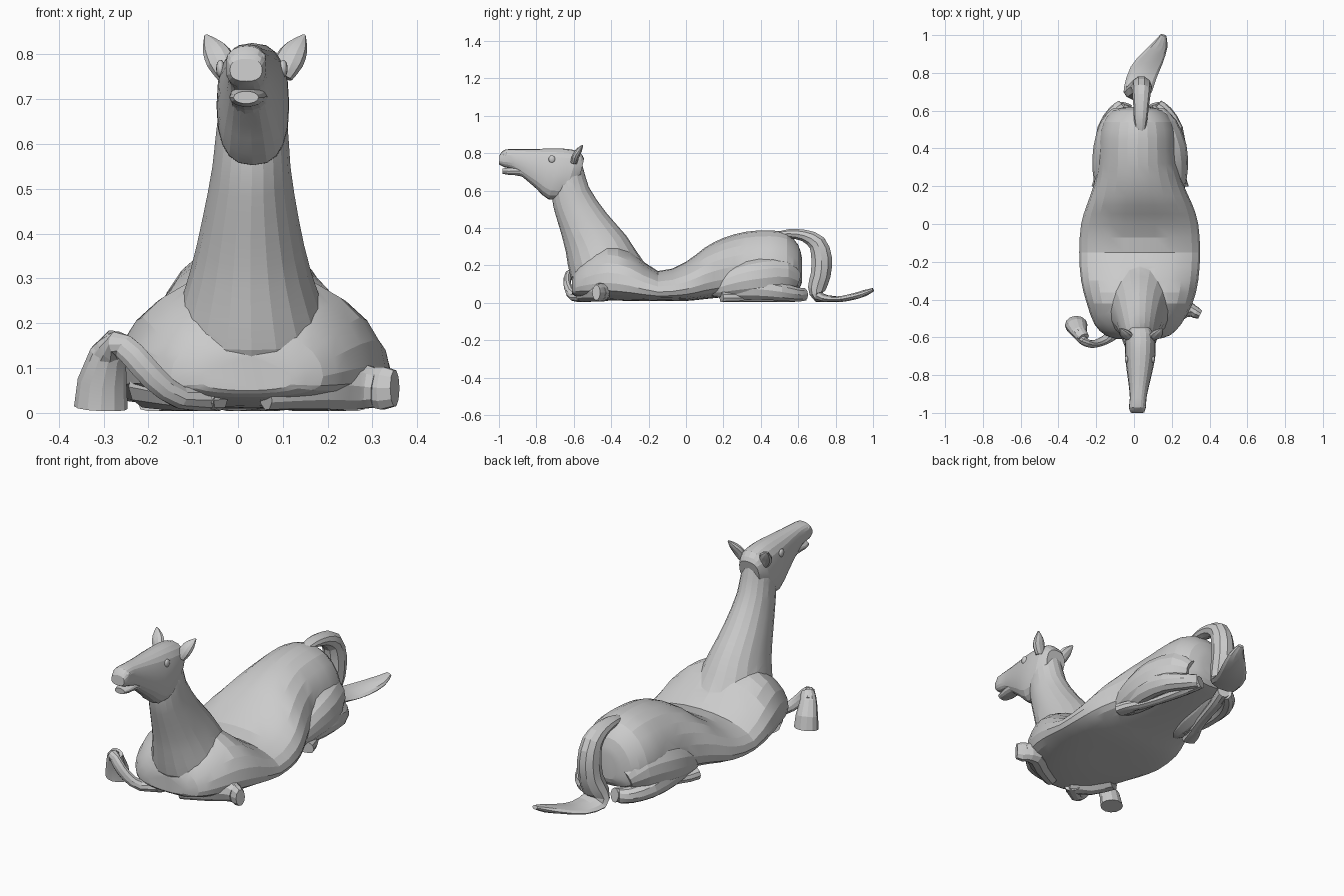
import bpy, bmesh, math
from mathutils import Vector


def spline(rows, steps):
    """Catmull-Rom interpolation through rows of numbers."""
    out = []
    n = len(rows)
    for i in range(n - 1):
        p0, p1, p2, p3 = rows[max(i - 1, 0)], rows[i], rows[i + 1], rows[min(i + 2, n - 1)]
        for k in range(steps):
            t = k / steps
            out.append([0.5 * (2 * b + (c - a) * t + (2 * a - 5 * b + 4 * c - d) * t * t
                               + (3 * b - a - 3 * c + d) * t ** 3)
                        for a, b, c, d in zip(p0, p1, p2, p3)])
    out.append(list(rows[-1]))
    return out


def skin(name, rings, angle=15):
    """Closed mesh through equal-sized rings of points."""
    bm = bmesh.new()
    vs = [[bm.verts.new((p[0], p[1], max(p[2], 0.004))) for p in r] for r in rings]
    n = len(vs[0])
    for a, b in zip(vs, vs[1:]):
        for i in range(n):
            j = (i + 1) % n
            bm.faces.new((a[i], a[j], b[j], b[i]))
    bm.faces.new(vs[0][::-1])
    bm.faces.new(vs[-1])
    bmesh.ops.recalc_face_normals(bm, faces=bm.faces)
    me = bpy.data.meshes.new(name)
    bm.to_mesh(me)
    bm.free()
    ob = bpy.data.objects.new(name, me)
    bpy.context.collection.objects.link(ob)
    smooth(ob, angle)
    return ob


def smooth(ob, angle):
    bpy.ops.object.select_all(action='DESELECT')
    ob.select_set(True)
    bpy.context.view_layer.objects.active = ob
    bpy.ops.object.shade_smooth_by_angle(angle=math.radians(angle))


def profile_loft(name, rows, mid=0.5, low=1.0, sides=20, steps=2, box=1.0):
    """Rows: lower y,z, upper y,z, centre x, half width. box < 1 squares the section."""
    rings = []
    for ay, az, by, bz, cx, hw in spline(rows, steps):
        ring = []
        for i in range(sides):
            a = math.tau * i / sides
            s, c = math.sin(a), math.cos(a)
            t = mid + (1 - mid) * s ** box if s > 0 else mid - mid * abs(s) ** low
            ring.append((cx + hw * math.copysign(abs(c) ** box, c),
                         ay + (by - ay) * t, az + (bz - az) * t))
        rings.append(ring)
    return skin(name, rings)


def tube(name, rows, hint=(1, 0, 0), sides=10, steps=2):
    """Rows: x, y, z, radius along hint, other radius."""
    rows = spline(rows, steps)
    pts = [Vector(r[:3]) for r in rows]
    rings = []
    for i, r in enumerate(rows):
        t = (pts[min(i + 1, len(pts) - 1)] - pts[max(i - 1, 0)]).normalized()
        u = Vector(hint)
        u = (u - t * u.dot(t)).normalized()
        v = t.cross(u)
        rings.append([pts[i] + u * r[3] * math.cos(math.tau * k / sides)
                      + v * r[4] * math.sin(math.tau * k / sides) for k in range(sides)])
    return skin(name, rings)


def ball(name, loc, scale):
    bpy.ops.mesh.primitive_uv_sphere_add(segments=12, ring_count=8, radius=1, location=loc)
    ob = bpy.context.object
    ob.name = name
    ob.scale = scale
    smooth(ob, 40)


# Torso: low belly, dipped back, raised rump
torso = [(-.61, .02, .10, .05, .13), (-.59, .02, .17, .035, .19), (-.53, .02, .23, .025, .26),
         (-.42, .03, .28, .015, .32), (-.30, .03, .31, .01, .28), (-.15, .03, .32, .01, .17),
         (0, .03, .31, .01, .22), (.10, .03, .28, .02, .295), (.20, .025, .24, .03, .347),
         (.32, .02, .21, .04, .38), (.45, .02, .205, .05, .388), (.54, .02, .185, .06, .37),
         (.60, .02, .135, .07, .31), (.62, .02, .06, .11, .24)]
body = profile_loft("body", [(y, zb, y, zt, cx, hw) for y, cx, hw, zb, zt in torso],
                    mid=.3, low=.6, sides=24)

# Neck, rising from the chest to the throat
neck = profile_loft("neck", [
    (-.56, .05, -.13, .13, .03, .22), (-.618, .14, -.23, .225, .03, .18),
    (-.642, .27, -.32, .36, .028, .135), (-.67, .38, -.425, .48, .028, .108),
    (-.70, .48, -.52, .62, .03, .087), (-.715, .56, -.555, .74, .032, .078),
    (-.69, .64, -.60, .78, .032, .06)])

# Head and upper muzzle
head = profile_loft("head", [
    (-.57, .66, -.545, .77, .033, .055), (-.65, .57, -.575, .81, .033, .078),
    (-.735, .553, -.66, .825, .033, .08), (-.80, .61, -.76, .824, .03, .068),
    (-.87, .67, -.85, .822, .026, .053), (-.925, .712, -.92, .822, .022, .044),
    (-.97, .725, -.972, .818, .018, .045), (-1.0, .74, -.996, .79, .018, .036)], low=.8, box=.8)
lip = profile_loft("lower_lip", [
    (-.80, .625, -.82, .73, .03, .045), (-.88, .675, -.88, .735, .024, .042),
    (-.945, .683, -.945, .724, .019, .038), (-.982, .69, -.982, .718, .018, .028)], sides=14)

# Folded haunches: thigh down to the stifle
haunches = []
for name, cx, s, w in (("left_haunch", .02, -1, .14), ("right_haunch", .03, 1, .155)):
    haunches.append(tube(name, [
        (cx + s * .09, .59, .12, .05, .05), (cx + s * .115, .52, .14, .085, .10),
        (cx + s * w, .40, .13, .095, .11), (cx + s * (w + .01), .28, .11, .09, .095),
        (cx + s * (w + .02), .17, .08, .06, .06), (cx + s * (w + .02), .12, .06, .02, .02)],
        sides=14))

# Merge the trunk into one skin
for part in [neck, head, lip] + haunches:
    mod = body.modifiers.new("join", 'BOOLEAN')
    mod.operation = 'UNION'
    mod.solver = 'EXACT'
    mod.object = part
    bpy.context.view_layer.objects.active = body
    bpy.ops.object.modifier_apply(modifier=mod.name)
    bpy.data.objects.remove(part)
smooth(body, 15)

# Hind shanks, cannons and hooves tucked under
for side, cx, s in (("left", .02, -1), ("right", .045, 1)):
    tube(side + "_hind_shank", [
        (cx + s * .16, .22, .07, .05, .055), (cx + s * .185, .36, .075, .045, .06),
        (cx + s * .17, .50, .06, .045, .05), (cx + s * .12, .59, .045, .04, .04),
        (cx + s * .08, .63, .045, .03, .035)])
    tube(side + "_hind_cannon", [
        (cx + s * .06, .635, .045, .03, .035), (cx + s * .09, .54, .03, .03, .03),
        (cx + s * .13, .40, .025, .026, .025), (cx + s * .17, .29, .025, .03, .026)])
    tube(side + "_hind_hoof", [
        (cx + s * .17, .30, .027, .028, .025), (cx + s * .195, .24, .027, .036, .03),
        (cx + s * .21, .19, .027, .036, .032)], steps=1)

# Left foreleg curled out in front, with a bell-shaped hoof
tube("left_foreleg", [
    (-.05, -.53, .03, .04, .03), (-.13, -.60, .035, .028, .026), (-.19, -.63, .08, .022, .03),
    (-.235, -.635, .13, .02, .03), (-.27, -.615, .155, .025, .028),
    (-.295, -.575, .13, .035, .035)], hint=(0, 1, 0))
tube("left_fore_hoof", [
    (-.265, -.60, .168, .03, .02), (-.29, -.575, .13, .042, .035),
    (-.303, -.545, .07, .055, .046), (-.306, -.535, .012, .06, .05)], sides=12, steps=1)
# Upper foreleg beneath the chest
tube("left_forearm", [
    (-.20, -.40, .06, .05, .05), (-.14, -.50, .05, .05, .045), (-.04, -.55, .035, .04, .03)])

# Right foreleg folded beneath the chest, hoof at the side
tube("right_foreleg", [
    (.06, -.56, .045, .035, .04), (.18, -.50, .06, .05, .055), (.26, -.45, .06, .05, .055),
    (.31, -.46, .055, .035, .045)], hint=(0, 1, 0))
tube("right_fore_hoof", [
    (.28, -.44, .06, .03, .045), (.325, -.468, .055, .032, .05),
    (.35, -.48, .055, .024, .042)], hint=(0, 1, 0), steps=1)

# Tail: arches off the rump, drops, then lies along the ground
tube("tail", [
    (.035, .48, .365, .022, .012), (.035, .55, .37, .035, .025), (.038, .63, .36, .042, .033),
    (.04, .70, .32, .05, .05), (.04, .725, .24, .055, .058), (.035, .72, .15, .06, .056),
    (.02, .70, .08, .068, .05), (.02, .71, .03, .075, .03), (.05, .80, .018, .075, .017),
    (.10, .88, .03, .06, .018), (.14, .95, .05, .04, .018), (.155, 1.0, .07, .016, .01)])

# Ears, eyes and nostrils
for side, s in (("left", -1), ("right", 1)):
    c = .038
    tube(side + "_ear", [
        (c + s * .062, -.60, .75, .022, .018), (c + s * .076, -.59, .785, .033, .02),
        (c + s * .093, -.572, .815, .026, .016), (c + s * .11, -.553, .842, .004, .004)])
    ball(side + "_eye", (.031 + s * .070, -.717, .768), (.010, .018, .02))
    ball(side + "_nostril", (.019 + s * .032, -.965, .793), (.012, .015, .012))
